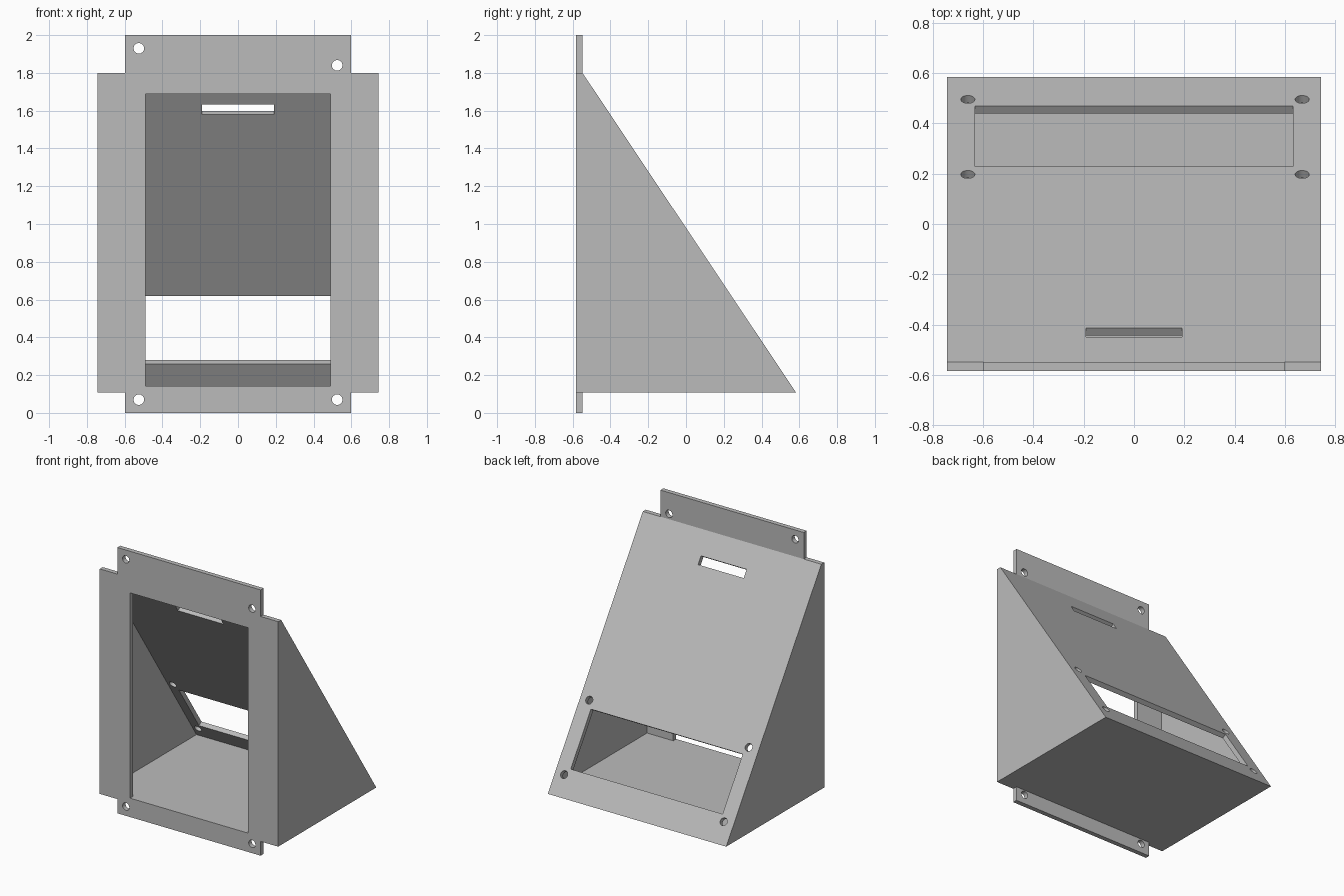
import bpy, bmesh, math
from mathutils import Matrix, Vector

cube = bpy.data.objects.get("Cube")
if cube:
    bpy.data.objects.remove(cube, do_unlink=True)

grey = bpy.data.materials.new("plain grey")
grey.use_nodes = True
colour = (0.5, 0.5, 0.5, 1)
grey.diffuse_color = colour
grey.node_tree.nodes["Principled BSDF"].inputs["Base Color"].default_value = colour

WALL = 0.035
HALF = 0.743
BACK, FRONT = 0.583, -0.583
BASE, TOP = 0.107, 1.80
INNER_FRONT = FRONT + WALL

# Sloping back: direction up the slope and outward normal
foot = Vector((0, BACK, BASE))
up = (Vector((0, INNER_FRONT, TOP)) - foot).normalized()
normal = Vector((0, up.z, -up.y))


def finish(name, bm):
    bmesh.ops.recalc_face_normals(bm, faces=bm.faces)
    mesh = bpy.data.meshes.new(name)
    bm.to_mesh(mesh)
    bm.free()
    mesh.materials.append(grey)
    obj = bpy.data.objects.new(name, mesh)
    bpy.context.collection.objects.link(obj)
    return obj


def prism(name, profile, half):
    """Extrude a side profile of (y, z) points across the width."""
    bm = bmesh.new()
    face = bm.faces.new([bm.verts.new((-half, y, z)) for y, z in profile])
    new = bmesh.ops.extrude_face_region(bm, geom=[face])["geom"]
    verts = [v for v in new if isinstance(v, bmesh.types.BMVert)]
    bmesh.ops.translate(bm, verts=verts, vec=(2 * half, 0, 0))
    return finish(name, bm)


def box(name, size, matrix):
    bm = bmesh.new()
    bmesh.ops.create_cube(bm, size=1, matrix=matrix @ Matrix.Diagonal((*size, 1)))
    return finish(name, bm)


def rod(name, radius, matrix):
    bm = bmesh.new()
    bmesh.ops.create_cone(bm, cap_ends=True, segments=32, radius1=radius,
                          radius2=radius, depth=0.15, matrix=matrix)
    return finish(name, bm)


def combine(target, other, operation):
    mod = target.modifiers.new(operation.lower(), "BOOLEAN")
    mod.operation, mod.solver, mod.object = operation, "EXACT", other
    bpy.context.view_layer.objects.active = target
    bpy.ops.object.modifier_apply(modifier=mod.name)
    bpy.data.objects.remove(other, do_unlink=True)


def on_slope(x, y):
    """Frame on the sloping face: local z is the normal, local y runs uphill."""
    point = foot + up * ((y - BACK) / up.y)
    rot = Matrix((Vector((1, 0, 0)), up, -normal)).transposed().to_4x4()
    return Matrix.Translation((x, point.y, point.z)) @ rot


def slope_window(name, half, y_low, y_high):
    length = (y_high - y_low) / up.y
    return box(name, (2 * half, length, 0.15), on_slope(0, (y_low + y_high) / 2))


# Wedge housing with the mounting plate joined to its front
housing = prism("wedge_housing", [(FRONT, BASE), (BACK, BASE),
                                  (INNER_FRONT, TOP), (FRONT, TOP)], HALF)
plate = box("mounting_plate", (1.194, WALL, 2),
            Matrix.Translation((0, FRONT + WALL / 2, 1)))
combine(housing, plate, "UNION")

# Hollow inside, kept one wall thickness from every side
floor = BASE + WALL
tip = foot.y + (floor - BASE) * up.y / up.z - WALL / normal.y
cavity = prism("cavity_cutter", [(INNER_FRONT, floor), (tip, floor),
                                 (INNER_FRONT, TOP - WALL / normal.z)], HALF - WALL)
combine(housing, cavity, "DIFFERENCE")

# Front opening, flush with the inside floor
opening_top = 1.687
opening = box("opening_cutter", (0.98, 0.1, opening_top - floor),
              Matrix.Translation((0, FRONT, (opening_top + floor) / 2)))
combine(housing, opening, "DIFFERENCE")

# Large window and narrow slot in the sloping back
combine(housing, slope_window("window_cutter", 0.632, 0.468, 0.228), "DIFFERENCE")
combine(housing, slope_window("slot_cutter", 0.19, -0.414, -0.449), "DIFFERENCE")

# Screw holes around the window
for x in (-0.66, 0.668):
    for y in (0.197, 0.495):
        combine(housing, rod("screw_cutter", 0.028, on_slope(x, y)), "DIFFERENCE")

# Screw holes in the mounting plate; the upper pair is staggered
turn = Matrix.Rotation(math.pi / 2, 4, "X")
for x, z in ((-0.525, 0.07), (0.525, 0.07), (-0.525, 1.93), (0.525, 1.84)):
    frame = Matrix.Translation((x, FRONT, z)) @ turn
    combine(housing, rod("screw_cutter", 0.028, frame), "DIFFERENCE")

# Round hole walls smooth, all other edges sharp
bpy.ops.object.select_all(action="DESELECT")
housing.select_set(True)
bpy.context.view_layer.objects.active = housing
bpy.ops.object.shade_smooth_by_angle(angle=math.radians(30))
